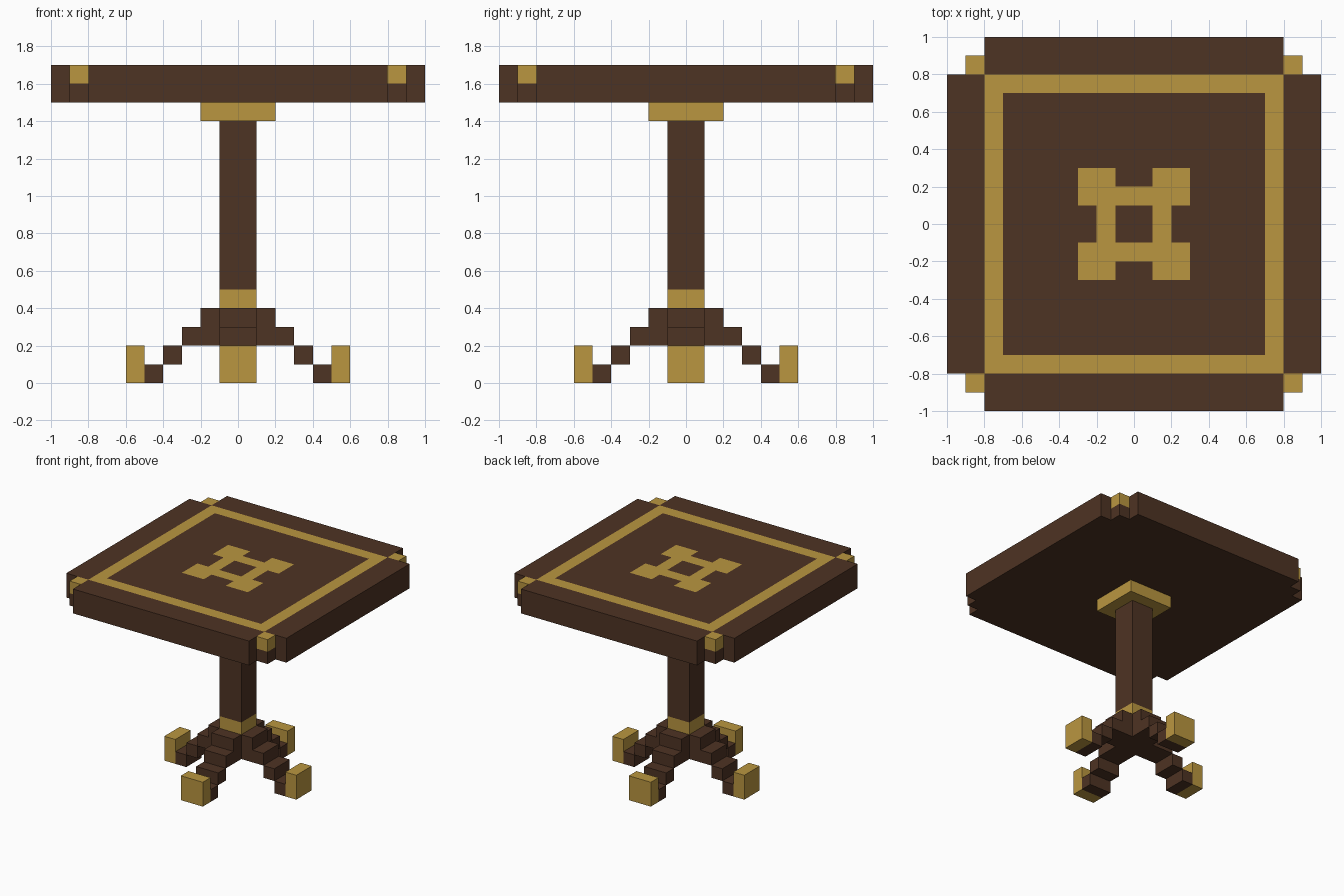
import bpy, bmesh, math
from mathutils import Matrix, Vector

if "Cube" in bpy.data.objects:
    bpy.data.objects.remove(bpy.data.objects["Cube"])


def material(name, rgb):
    m = bpy.data.materials.new(name)
    m.diffuse_color = (*rgb, 1)
    m.use_nodes = True
    m.node_tree.nodes["Principled BSDF"].inputs["Base Color"].default_value = m.diffuse_color
    return m


WOOD = material("dark wood", (0.076, 0.033, 0.017))
GOLD = material("gold", (0.491, 0.305, 0.051))


def finish(name, bm, *mats):
    bmesh.ops.recalc_face_normals(bm, faces=bm.faces)
    me = bpy.data.meshes.new(name)
    bm.to_mesh(me)
    bm.free()
    for m in mats:
        me.materials.append(m)
    ob = bpy.data.objects.new(name, me)
    bpy.context.collection.objects.link(ob)
    return ob


def boxes(name, mat, spans, angle=0):
    """One object from (x0, x1, y0, y1, z0, z1) boxes, turned about z."""
    bm = bmesh.new()
    turn = Matrix.Rotation(angle, 4, 'Z')
    for x0, x1, y0, y1, z0, z1 in spans:
        mid = Vector((x0 + x1, y0 + y1, z0 + z1)) / 2
        size = (x1 - x0, y1 - y0, z1 - z0, 1)
        bmesh.ops.create_cube(bm, size=1, matrix=turn @ Matrix.Translation(mid) @ Matrix.Diagonal(size))
    return finish(name, bm, mat)


# Table top: grid of cells with flush gold inlay, corners cut away
def inlaid(x, y):
    a, b = abs(x), abs(y)
    border = 0.7 < max(a, b) < 0.8
    pads = 0.1 < a < 0.3 and 0.1 < b < 0.3
    ring = 0.1 < max(a, b) < 0.2
    return border or pads or ring


bm = bmesh.new()
bmesh.ops.create_grid(bm, x_segments=20, y_segments=20, size=1, matrix=Matrix.Translation((0, 0, 1.7)))
corners = [f for f in bm.faces if min(abs(c) for c in f.calc_center_median().xy) > 0.8]
bmesh.ops.delete(bm, geom=corners, context='FACES')
top = list(bm.faces)
ext = bmesh.ops.extrude_face_region(bm, geom=top, use_keep_orig=True)
bmesh.ops.translate(bm, vec=(0, 0, -0.2), verts=[v for v in ext["geom"] if isinstance(v, bmesh.types.BMVert)])
bm.normal_update()
for f in bm.faces:
    c = f.calc_center_median()
    f.material_index = int(c.z > 1.69 and inlaid(c.x, c.y))
bmesh.ops.recalc_face_normals(bm, faces=bm.faces)
bmesh.ops.dissolve_limit(bm, angle_limit=0.01, verts=bm.verts, edges=bm.edges, delimit={'MATERIAL'})
bmesh.ops.triangulate(bm, faces=[f for f in bm.faces if len(f.verts) > 4])
finish("table_top", bm, WOOD, GOLD)

# Small corner blocks: gold above, wood below
for i in range(4):
    a = i * math.pi / 2
    boxes(f"corner_cap_{i + 1}", GOLD, [(0.8, 0.9, 0.8, 0.9, 1.6, 1.7)], a)
    boxes(f"corner_base_{i + 1}", WOOD, [(0.8, 0.9, 0.8, 0.9, 1.5, 1.6)], a)

# Pedestal
boxes("top_plate", GOLD, [(-0.2, 0.2, -0.2, 0.2, 1.4, 1.5)])
boxes("column", WOOD, [(-0.1, 0.1, -0.1, 0.1, 0.5, 1.4)])
boxes("collar", GOLD, [(-0.1, 0.1, -0.1, 0.1, 0.4, 0.5)])
boxes("hub", WOOD, [(-0.1, 0.1, -0.1, 0.1, 0.2, 0.4)])

# Four stepped legs with gold feet
STEPS = [(0.1, 0.2, 0.4), (0.2, 0.2, 0.3), (0.3, 0.1, 0.2), (0.4, 0.0, 0.1)]
for i, side in enumerate(("right", "back", "left", "front")):
    a = i * math.pi / 2
    boxes(f"{side}_leg", WOOD, [(x, x + 0.1, -0.1, 0.1, z0, z1) for x, z0, z1 in STEPS], a)
    boxes(f"{side}_foot", GOLD, [(0.5, 0.6, -0.1, 0.1, 0, 0.2)], a)
